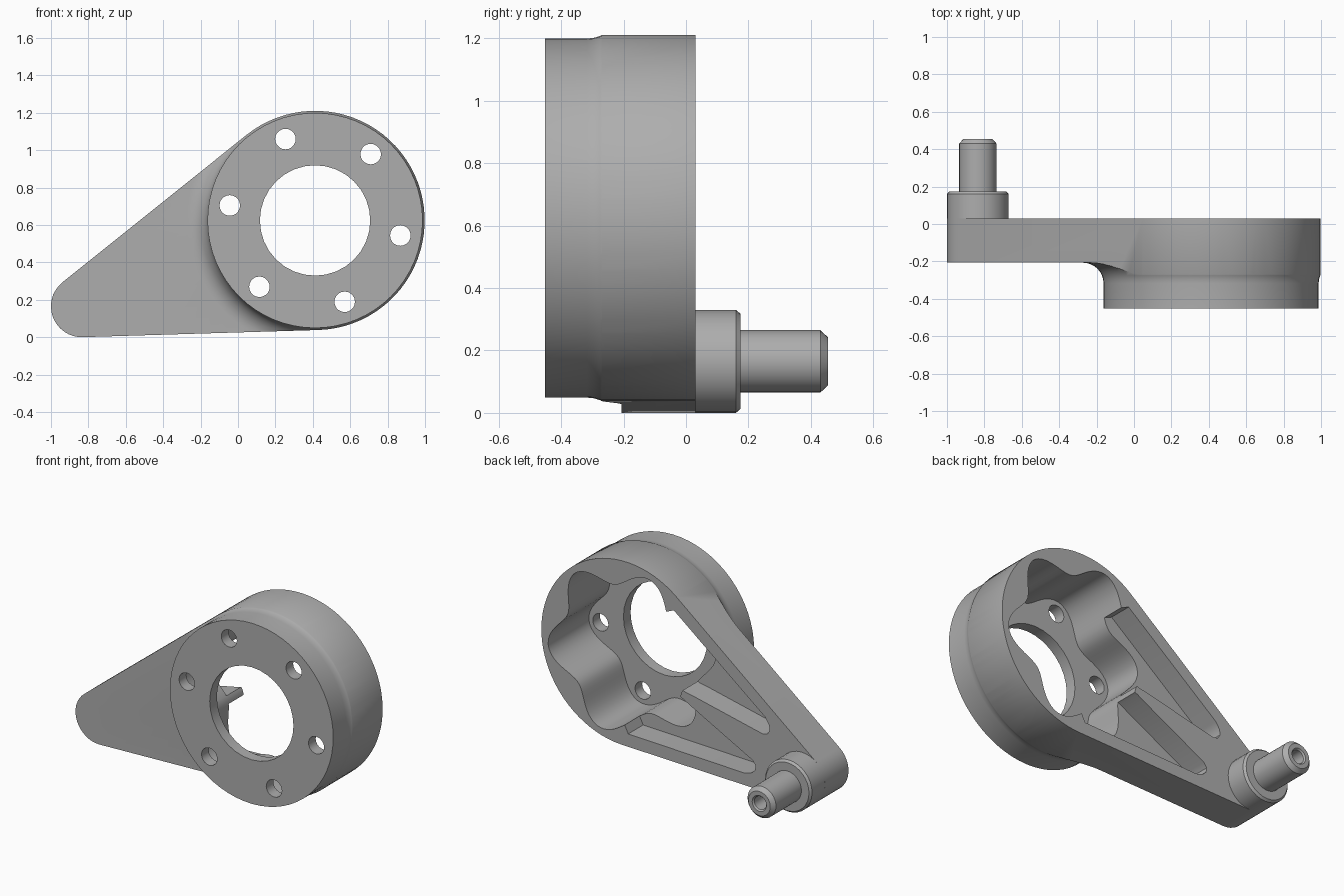
import bpy, bmesh
from math import sin, cos, pi, radians, hypot, atan2, asin
from mathutils import Matrix, Vector

if "Cube" in bpy.data.objects:
    bpy.data.objects.remove(bpy.data.objects["Cube"])

HUB, HUB_R = Vector((0.412, 0.624)), 0.586      # x, z of the large end
TIP, TIP_R = Vector((-0.835, 0.165)), 0.165     # x, z of the small end
BACK, ARM_FRONT, FRONT = 0.03, -0.207, -0.452   # y levels
FLOOR, POCKET = -0.38, -0.12

axis = (HUB - TIP).normalized()
side = Vector((-axis.y, axis.x))
axis_angle = atan2(axis.y, axis.x)

metal = bpy.data.materials.new("grey metal")
metal.use_nodes = True
grey = (0.42, 0.42, 0.42, 1)
metal.diffuse_color = grey
metal.node_tree.nodes["Principled BSDF"].inputs["Base Color"].default_value = grey


def make_object(name, bm):
    bmesh.ops.recalc_face_normals(bm, faces=bm.faces)
    mesh = bpy.data.meshes.new(name)
    bm.to_mesh(mesh)
    bm.free()
    mesh.materials.append(metal)
    obj = bpy.data.objects.new(name, mesh)
    bpy.context.collection.objects.link(obj)
    return obj


def extrude(name, outline, y0, y1):
    """Prism along y from an outline of (x, z) points."""
    bm = bmesh.new()
    face = bm.faces.new([bm.verts.new((p[0], y0, p[1])) for p in outline])
    new = bmesh.ops.extrude_face_region(bm, geom=[face])["geom"]
    bmesh.ops.translate(bm, vec=(0, y1 - y0, 0),
                        verts=[v for v in new if isinstance(v, bmesh.types.BMVert)])
    return make_object(name, bm)


def revolve(name, profile, centre, steps, closed=False):
    """Turn a profile of (radius, y) points about a y-parallel axis."""
    bm = bmesh.new()
    verts = [bm.verts.new((r, y, 0)) for r, y in profile]
    edges = [bm.edges.new(pair) for pair in zip(verts, verts[1:])]
    if closed:
        edges.append(bm.edges.new((verts[-1], verts[0])))
    bmesh.ops.spin(bm, geom=verts + edges, cent=(0, 0, 0), axis=(0, 1, 0),
                   angle=2 * pi, steps=steps)
    bmesh.ops.remove_doubles(bm, verts=bm.verts, dist=1e-5)
    bmesh.ops.transform(bm, matrix=Matrix.Translation((centre.x, 0, centre.y)), verts=bm.verts)
    return make_object(name, bm)


def arc(centre, radius, start, end, steps):
    angles = [start + (end - start) * i / steps for i in range(steps + 1)]
    return [centre + radius * Vector((cos(a), sin(a))) for a in angles]


def circle(centre, radius, steps):
    return arc(centre, radius, 0, 2 * pi, steps)[:-1]


def cut(target, cutter):
    mod = target.modifiers.new("cut", "BOOLEAN")
    mod.operation, mod.solver, mod.object = "DIFFERENCE", "EXACT", cutter
    bpy.context.view_layer.objects.active = target
    bpy.ops.object.modifier_apply(modifier=mod.name)
    bpy.data.objects.remove(cutter)


# Arm body: two round ends joined by tangent lines
taper = asin((HUB_R - TIP_R) / (HUB - TIP).length)
half = pi / 2 + taper
outline = (arc(HUB, HUB_R, axis_angle - half, axis_angle + half, 48)
           + arc(TIP, TIP_R, axis_angle + half, axis_angle + 2 * pi - half, 16))
body = extrude("lever_arm", outline, FRONT, BACK)

# Trim the front down to the round hub with a fillet at its foot
boss_r, fillet = 0.575, 0.11
ring = [(boss_r, FRONT - 0.1)]
ring += [(boss_r + fillet * (1 - cos(a)), ARM_FRONT - fillet * (1 - sin(a)))
         for a in [i * pi / 16 for i in range(9)]]
ring += [(2.5, ARM_FRONT), (2.5, FRONT - 0.1)]
cut(body, revolve("hub_trim", ring, HUB, 64, closed=True))

# Lobed hollow in the back of the hub, one lobe for each bolt hole
lobes = []
for i in range(120):
    a = 2 * pi * i / 120
    r = 0.485 + 0.06 * cos(6 * (a - radians(50)))
    lobes.append(HUB + r * Vector((cos(a), sin(a))))
cut(body, extrude("hub_hollow", lobes, FLOOR, BACK + 0.1))

# Arm pockets either side of the central wedge rib
for s in (1, -1):
    shape = [(0.33, 0.10), (0.30, 0.12), (0.295, 0.15), (0.31, 0.18), (0.35, 0.21),
             (1.13, 0.465), (1.24, 0.36), (1.1, 0.02), (0.88, 0.025), (0.82, 0.035)]
    points = [TIP + axis * t + side * n * s for t, n in shape]
    cut(body, extrude("arm_pocket", points, POCKET, BACK + 0.1))

# Centre bore and bolt holes
cut(body, extrude("bore", circle(HUB, 0.295, 32), FRONT - 0.1, BACK))
for i in range(6):
    a = radians(50 + 60 * i)
    hole = HUB + 0.463 * Vector((cos(a), sin(a)))
    cut(body, extrude("bolt_hole", circle(hole, 0.055, 20), FRONT - 0.1, BACK))

# Stepped pin with collar, chamfers and a blind centre hole
pin = revolve("pivot_pin", [(0, BACK - 0.01), (TIP_R, BACK - 0.01), (TIP_R, 0.16),
                            (TIP_R - 0.012, 0.174), (0.1, 0.174), (0.1, 0.43),
                            (0.077, 0.455), (0.05, 0.455), (0.042, 0.445),
                            (0.042, 0.33), (0, 0.31)], TIP, 32)

# Smooth curved walls, keep edges crisp
bpy.ops.object.select_all(action="DESELECT")
for obj in (body, pin):
    obj.select_set(True)
bpy.context.view_layer.objects.active = body
bpy.ops.object.shade_smooth_by_angle(angle=radians(30))
